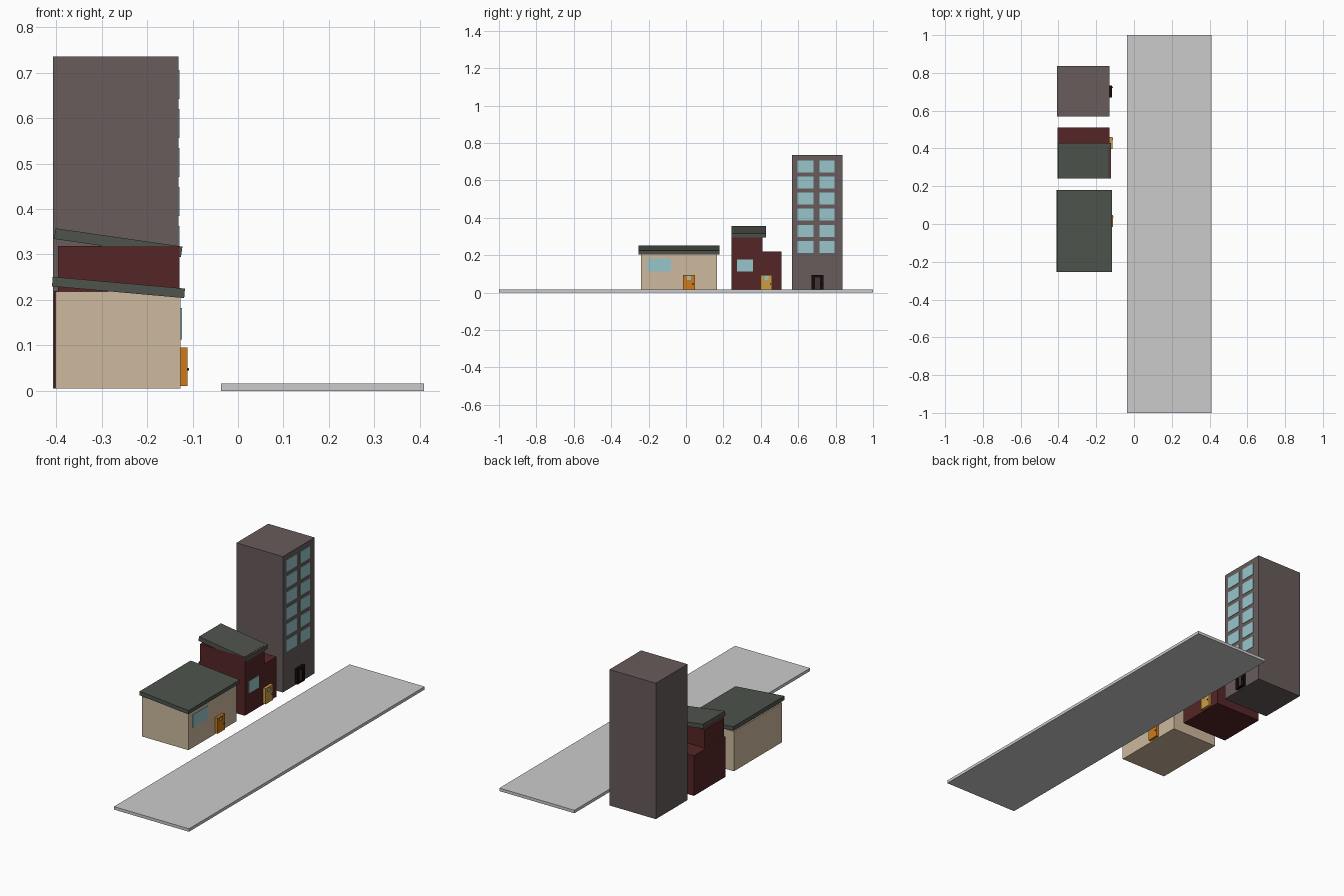
import bpy, math
from mathutils import Matrix

if "Cube" in bpy.data.objects:
    bpy.data.objects.remove(bpy.data.objects["Cube"])


def material(name, r, g, b):
    # Colours are noted as 0-255 screen values and stored linear
    m = bpy.data.materials.new(name)
    m.diffuse_color = [(c / 255) ** 2.2 for c in (r, g, b)] + [1]
    m.use_nodes = True
    m.node_tree.nodes["Principled BSDF"].inputs["Base Color"].default_value = m.diffuse_color
    return m


BEIGE = material("beige_wall", 204, 184, 156)
RED = material("red_wall", 86, 42, 42)
BROWN = material("tower_wall", 104, 92, 92)
ROOF = material("roof", 80, 84, 78)
GLASS = material("glass", 150, 197, 203)
ORANGE = material("orange_door", 205, 122, 30)
YELLOW = material("yellow_door", 205, 155, 70)
BLACK = material("dark_door", 28, 18, 20)
DARK = material("dark_panel", 68, 56, 58)


def box(name, x, y, z, mat=None, tilt=0):
    """Box from (min, max) ranges, optionally tilted about y."""
    bpy.ops.mesh.primitive_cube_add(size=1)
    o = bpy.context.object
    o.name = name
    o.data.transform(Matrix.Diagonal((x[1] - x[0], y[1] - y[0], z[1] - z[0], 1)))
    o.location = (sum(x) / 2, sum(y) / 2, sum(z) / 2)
    o.rotation_euler.y = math.radians(tilt)
    if mat:
        o.data.materials.append(mat)
    return o


def window(name, wall, y, z):
    box(name, (wall - 0.004, wall + 0.0025), y, z, GLASS)


def door(name, wall, y0, mat, pane_mat, pane_y, pane_z):
    """Door slab made of stiles and rails around a recessed pane, with a knob."""
    y1, z0, z1 = y0 + 0.063, 0.011, 0.095
    x = (wall - 0.003, wall + 0.015)
    py = (y0 + pane_y[0], y0 + pane_y[1])
    box(name + "_stile_a", x, (y0, py[0]), (z0, z1), mat)
    box(name + "_stile_b", x, (py[1], y1), (z0, z1), mat)
    box(name + "_lower_panel", x, py, (z0, pane_z[0]), mat)
    box(name + "_top_rail", x, py, (pane_z[1], z1), mat)
    box(name + "_pane", (x[0], x[1] - 0.004), py, pane_z, pane_mat)
    bpy.ops.mesh.primitive_uv_sphere_add(segments=10, ring_count=6, radius=0.003,
                                         location=(x[1] + 0.001, y1 - 0.01, 0.047))
    o = bpy.context.object
    o.name = name + "_knob"
    o.data.materials.append(BLACK)


# Road
box("road", (-0.037, 0.409), (-1, 1), (0, 0.016))

# Beige bungalow
box("bungalow_walls", (-0.402, -0.126), (-0.240, 0.167), (0.005, 0.218), BEIGE)
box("bungalow_roof", (-0.409, -0.117), (-0.253, 0.180), (0.217, 0.238), ROOF, 5.1)
window("bungalow_window", -0.126, (-0.207, -0.081), (0.113, 0.182))
door("bungalow_door", -0.126, -0.016, ORANGE, GLASS, (0.021, 0.043), (0.068, 0.088))

# Red stepped house
box("red_house_base", (-0.405, -0.129), (0.242, 0.511), (0.005, 0.220), RED)
box("red_house_upper", (-0.396, -0.129), (0.242, 0.408), (0.215, 0.319), RED)
box("red_house_roof", (-0.4045, -0.1225), (0.242, 0.428), (0.314, 0.3375), ROOF, 8.2)
window("red_house_window", -0.129, (0.274, 0.358), (0.113, 0.178))
door("red_house_door", -0.129, 0.398, YELLOW, GLASS, (0.021, 0.043), (0.068, 0.088))

# Tower block with two columns of windows
box("tower_walls", (-0.407, -0.131), (0.568, 0.837), (0.005, 0.735), BROWN)
for row in range(6):
    z = 0.245 + row * 0.0858
    for col, y in enumerate(((0.597, 0.683), (0.713, 0.795))):
        window(f"tower_window_{row}_{col}", -0.131, y, (z - 0.032, z + 0.032))
door("tower_door", -0.131, 0.671, BLACK, DARK, (0.018, 0.045), (0.02, 0.082))
